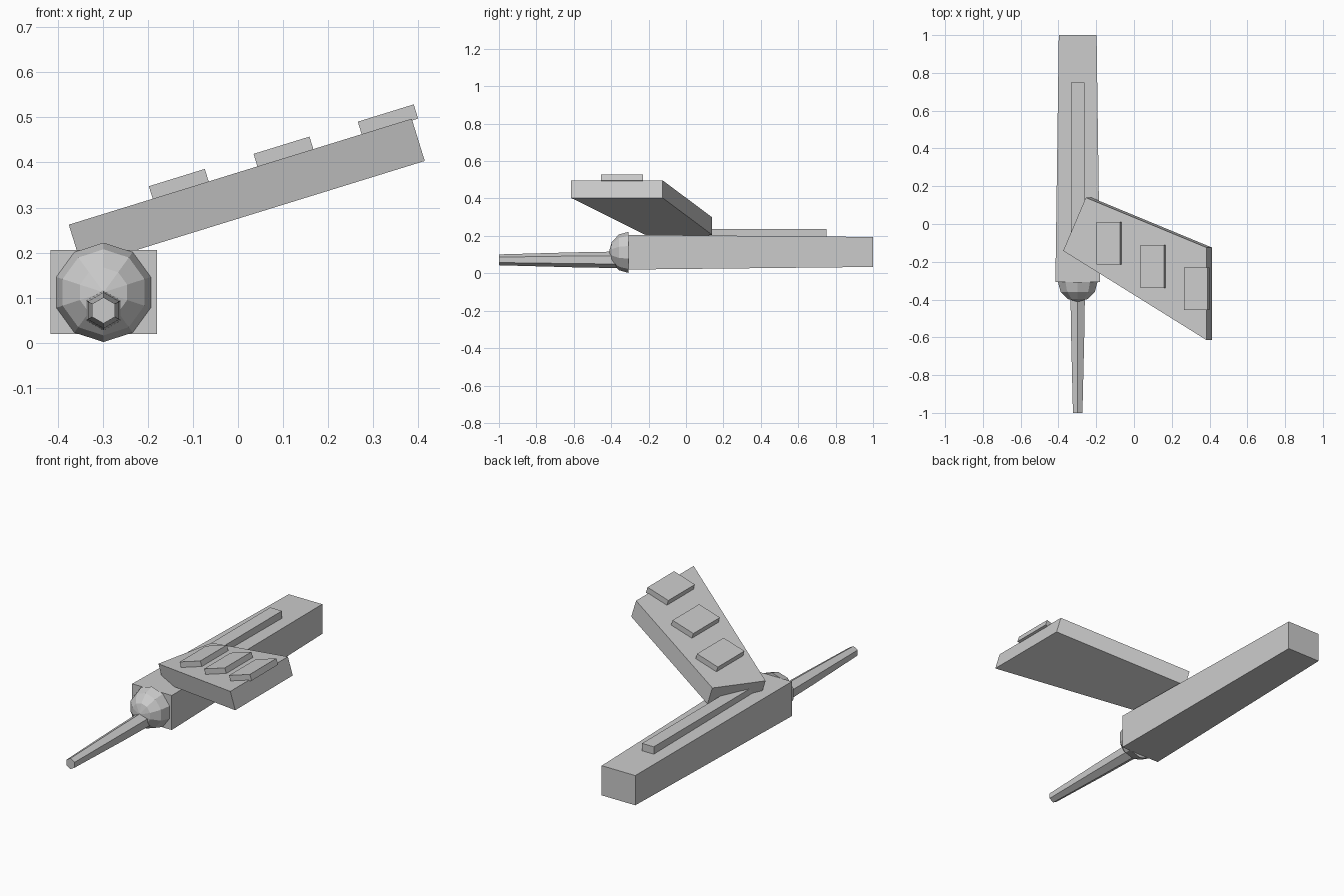
import bpy, bmesh
from math import sin, cos, pi, radians
from mathutils import Vector

if "Cube" in bpy.data.objects:
    bpy.data.objects.remove(bpy.data.objects["Cube"])

CX = -0.298  # fuselage axis


def loft(name, rings):
    """Closed solid through rings of equal point count."""
    bm = bmesh.new()
    loops = [[bm.verts.new(p) for p in ring] for ring in rings]
    n = len(loops[0])
    for a, b in zip(loops, loops[1:]):
        for i in range(n):
            bm.faces.new((a[i], a[(i + 1) % n], b[(i + 1) % n], b[i]))
    bm.faces.new(loops[0][::-1])
    bm.faces.new(loops[-1])
    bmesh.ops.remove_doubles(bm, verts=bm.verts, dist=1e-6)
    bmesh.ops.recalc_face_normals(bm, faces=bm.faces)
    mesh = bpy.data.meshes.new(name)
    bm.to_mesh(mesh)
    bm.free()
    obj = bpy.data.objects.new(name, mesh)
    bpy.context.collection.objects.link(obj)
    return obj


def rect(y, hw, z0, z1):
    return [(CX - hw, y, z0), (CX + hw, y, z0), (CX + hw, y, z1), (CX - hw, y, z1)]


def ngon(n, y, z, r):
    return [(CX + r * sin(2 * pi * i / n), y, z + r * cos(2 * pi * i / n)) for i in range(n)]


# fuselage, slightly tapered to the rear, with a raised spine
loft("fuselage", [rect(-0.307, 0.118, 0.02, 0.206), rect(1.0, 0.1, 0.034, 0.194)])
loft("spine", [rect(-0.12, 0.035, 0.18, 0.236), rect(0.75, 0.035, 0.18, 0.236)])

# faceted nose dome
R = 0.11
loft("nose_dome", [ngon(10, -0.307 - 0.104 * cos(radians(a)), 0.112, R * sin(radians(a)) + 1e-4)
                   for a in (90, 60, 30, 3)])

# tapered hexagonal barrel
loft("barrel", [ngon(6, y, 0.072, r) for y, r in ((-1.0, 0.029), (-0.6, 0.040), (-0.32, 0.045))])

# swept, raised wing
slope = 0.309
along = Vector((1, 0, slope)).normalized()
up = Vector((-along.z, 0, along.x))


def on_wing(x, y, h=0.0):
    """Point on the wing's top plane, lifted by h along its normal."""
    return Vector((x, y, 0.262 + slope * (x + 0.375))) + up * h


outline = [(-0.375, -0.142), (-0.255, 0.14), (0.385, -0.125), (0.385, -0.615)]
loft("wing", [[on_wing(x, y, h) for x, y in outline] for h in (-0.098, 0)])

# three raised panels along the wing
for i, (x, y) in enumerate(((-0.189, -0.102), (0.043, -0.225), (0.274, -0.342))):
    corners = [(x, y - 0.113), (x + 0.124, y - 0.113), (x + 0.124, y + 0.113), (x, y + 0.113)]
    loft(f"wing_panel_{i + 1}", [[on_wing(a, b, h) for a, b in corners] for h in (-0.004, 0.029)])
